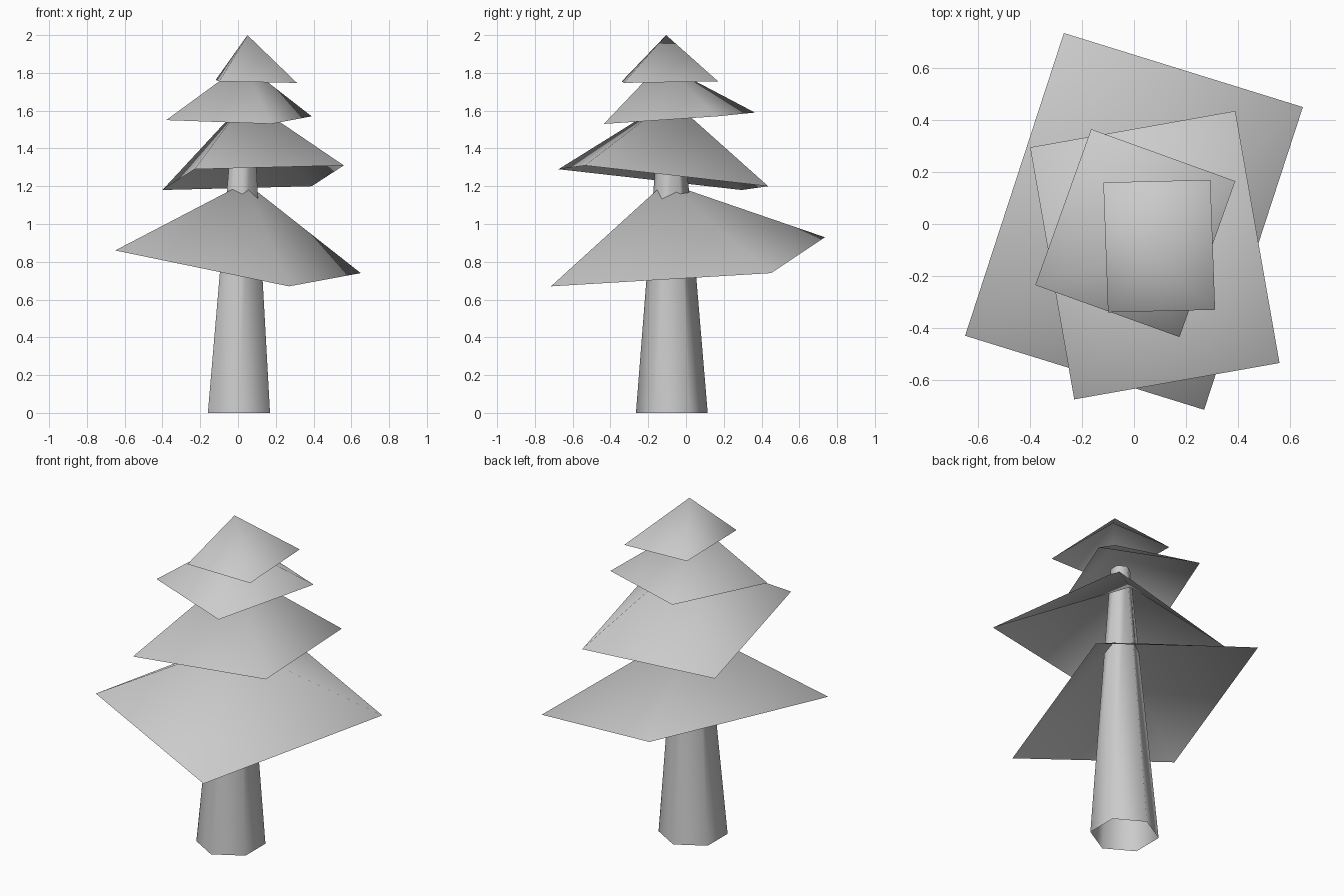
import bpy
import math
from mathutils import Vector

cube = bpy.data.objects.get("Cube")
if cube:
    bpy.data.objects.remove(cube, do_unlink=True)


def make_material(name, color):
    mat = bpy.data.materials.new(name)
    mat.use_nodes = True
    mat.diffuse_color = color
    mat.node_tree.nodes["Principled BSDF"].inputs["Base Color"].default_value = color
    return mat


grey = make_material("plain grey", (0.6, 0.6, 0.6, 1))


def add_mesh(name, verts, faces):
    mesh = bpy.data.meshes.new(name)
    mesh.from_pydata(verts, [], faces)
    mesh.materials.append(grey)
    for poly in mesh.polygons:
        poly.use_smooth = True
    obj = bpy.data.objects.new(name, mesh)
    bpy.context.collection.objects.link(obj)
    return obj


def ring(center, radius, sides):
    """Horizontal ring of points with a corner on the y axis."""
    steps = [math.pi / 2 + math.tau * i / sides for i in range(sides)]
    return [Vector(center) + radius * Vector((math.cos(a), math.sin(a), 0)) for a in steps]


def branch_tier(name, center, diag_a, diag_b, apex):
    """Open pyramid on a tilted rectangle given by its two half diagonals."""
    c, a, b = Vector(center), Vector(diag_a), Vector(diag_b)
    corners = [c + a, c + b, c - a, c - b]
    faces = [(i, (i + 1) % 4, 4) for i in range(4)]
    add_mesh(name, corners + [Vector(apex)], faces)


# Tapered, slightly leaning hexagonal trunk, open at both ends
SIDES = 6
bottom = ring((0.005, -0.075, 0), 0.19, SIDES)
top = ring((0.03, -0.08, 1.67), 0.054, SIDES)
sides = [(i, (i + 1) % SIDES, SIDES + (i + 1) % SIDES, SIDES + i) for i in range(SIDES)]
add_mesh("trunk", bottom + top, sides)

# Four tilted tiers of branches, from the lowest up
branch_tier("lowest_branches", (0, 0.01, 0.8), (0.27, -0.725, -0.13),
            (0.65, 0.44, -0.06), (0.04, -0.11, 1.22))
branch_tier("lower_branches", (0.08, -0.12, 1.245), (0.48, -0.415, 0.065),
            (0.31, 0.555, -0.045), (0.045, -0.08, 1.66))
branch_tier("upper_branches", (0.005, -0.035, 1.56), (0.17, -0.4, -0.03),
            (0.385, 0.2, 0.01), (0.03, -0.13, 1.85))
branch_tier("treetop", (0.097, -0.085, 1.755), (0.215, -0.245, -0.008),
            (0.197, 0.255, 0), (0.05, -0.105, 2))
